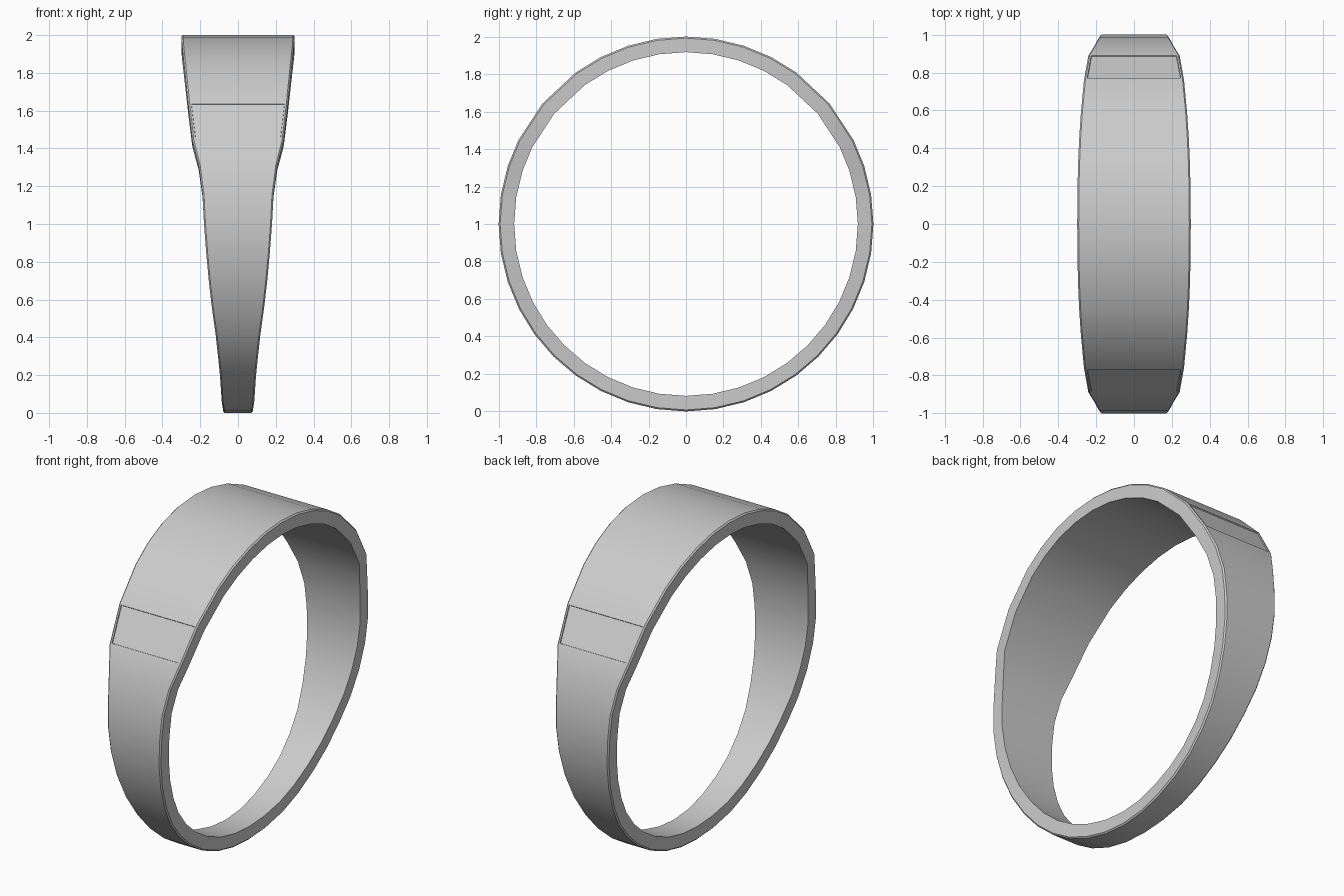
import bpy, bmesh
from math import sin, cos, radians

if "Cube" in bpy.data.objects:
    bpy.data.objects.remove(bpy.data.objects["Cube"])

# Half width of the band against height
WIDTHS = [(0, .078), (.05, .086), (.2, .096), (.4, .117), (.6, .145), (.8, .165), (1, .18),
          (1.2, .19), (1.3, .205), (1.4, .236), (1.45, .242), (1.63, .263), (1.8, .28), (1.95, .296), (2, .3)]


def half_width(z):
    for (z0, w0), (z1, w1) in zip(WIDTHS, WIDTHS[1:]):
        if z <= z1:
            return w0 + (w1 - w0) * (z - z0) / (z1 - z0)
    return WIDTHS[-1][1]


# Angles from the top; the flat side facet spans 50 to 63.5 degrees
half = [0, 9, 18, 27, 36, 50, 63.5] + list(range(72, 181, 9))
angles = half + [360 - a for a in reversed(half[1:-1])]
OUTER, INNER, CH = 1.0, 0.917, 0.008

# Tapered band, swept with a lightly chamfered rectangular section
bm = bmesh.new()
rings = []
for a in angles:
    s, c = sin(radians(a)), cos(radians(a))
    w = half_width(1 + c)
    section = [(-w + CH, OUTER), (w - CH, OUTER), (w, OUTER - CH),
               (w, INNER), (-w, INNER), (-w, OUTER - CH)]
    rings.append([bm.verts.new((x, r * s, 1 + r * c)) for x, r in section])

panels = []
n = len(rings)
for i in range(n):
    a, b = rings[i], rings[(i + 1) % n]
    for j in range(6):
        k = (j + 1) % 6
        f = bm.faces.new((a[j], a[k], b[k], b[j]))
        if j == 0 and {angles[i], angles[(i + 1) % n]} in ({50, 63.5}, {310, 296.5}):
            panels.append(f)
bmesh.ops.recalc_face_normals(bm, faces=bm.faces)

# Shallow sunken panels on the front and back shoulders
bmesh.ops.inset_individual(bm, faces=panels, thickness=.012, depth=0)
bmesh.ops.inset_individual(bm, faces=panels, thickness=.002, depth=-.006)

mesh = bpy.data.meshes.new("ring_band")
bm.to_mesh(mesh)
bm.free()
band = bpy.data.objects.new("ring_band", mesh)
bpy.context.collection.objects.link(band)
bpy.context.view_layer.objects.active = band
band.select_set(True)
bpy.ops.object.shade_smooth_by_angle(angle=radians(30))
